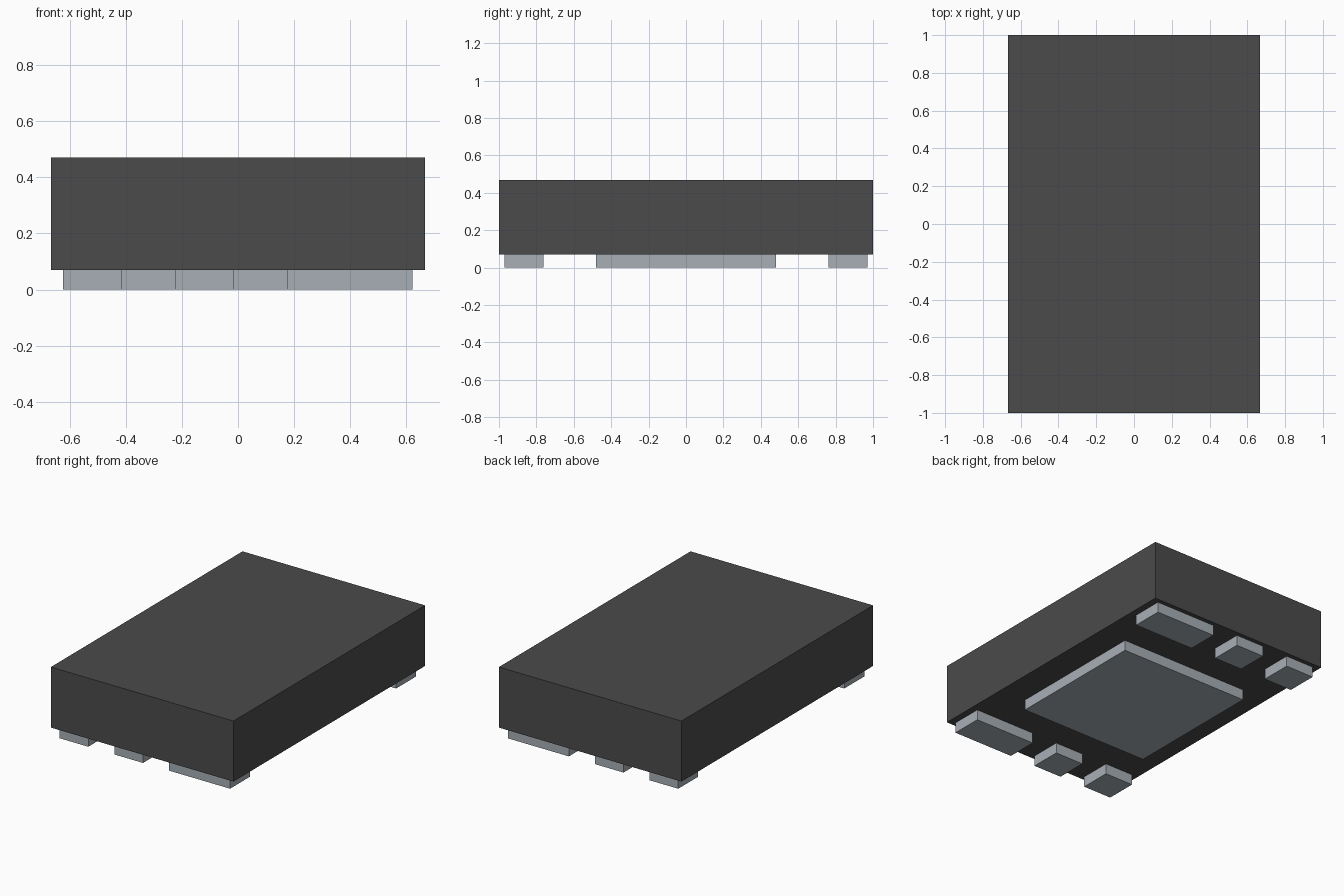
import bpy
import bmesh
from mathutils import Vector

cube = bpy.data.objects.get("Cube")
if cube:
    bpy.data.objects.remove(cube, do_unlink=True)


def make_material(name, color):
    mat = bpy.data.materials.new(name)
    mat.use_nodes = True
    mat.diffuse_color = color
    bsdf = next(n for n in mat.node_tree.nodes if n.type == "BSDF_PRINCIPLED")
    bsdf.inputs["Base Color"].default_value = color
    return mat


def make_box(name, low, high, mat):
    """Box between two opposite corners."""
    low, high = Vector(low), Vector(high)
    bm = bmesh.new()
    bmesh.ops.create_cube(bm, size=1)
    bmesh.ops.scale(bm, vec=high - low, verts=bm.verts)
    mesh = bpy.data.meshes.new(name)
    bm.to_mesh(mesh)
    bm.free()
    mesh.materials.append(mat)
    obj = bpy.data.objects.new(name, mesh)
    obj.location = (low + high) / 2
    bpy.context.collection.objects.link(obj)
    return obj


charcoal = make_material("charcoal plastic", (0.07, 0.07, 0.07, 1))
metal = make_material("pale grey metal", (0.39, 0.43, 0.47, 1))

BASE, TOP = 0.07, 0.47

# Package body
make_box("body", (-0.667, -1, BASE), (0.667, 1, TOP), charcoal)

# Large central pad underneath
make_box("center_pad", (-0.475, -0.48, 0), (0.475, 0.48, BASE), metal)

# Rows of contact pads along the front and back edges
columns = {"right": (-0.623, -0.414), "middle": (-0.223, -0.014), "left": (0.176, 0.622)}
rows = {"front": (-0.971, -0.762), "back": (0.762, 0.971)}
for row, (y0, y1) in rows.items():
    for column, (x0, x1) in columns.items():
        make_box(f"{row}_{column}_pad", (x0, y0, 0), (x1, y1, BASE), metal)
